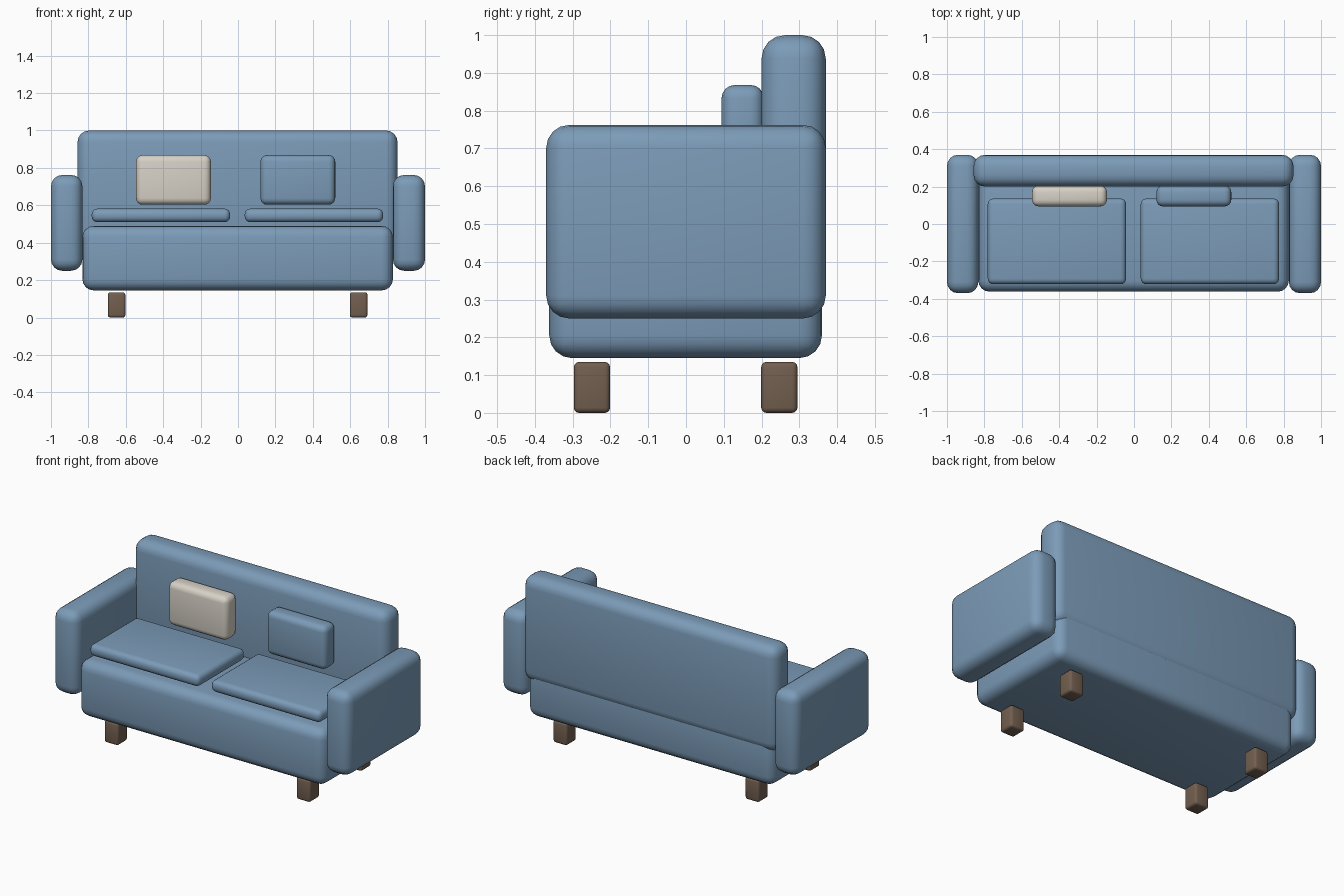
import bpy
import math

if "Cube" in bpy.data.objects:
    bpy.data.objects.remove(bpy.data.objects["Cube"])


def material(name, rgb):
    m = bpy.data.materials.new(name)
    m.diffuse_color = (*rgb, 1.0)
    m.use_nodes = True
    m.node_tree.nodes["Principled BSDF"].inputs["Base Color"].default_value = m.diffuse_color
    return m


BLUE = material("blue_fabric", (0.20, 0.33, 0.48))
CREAM = material("cream_fabric", (0.68, 0.64, 0.57))
WOOD = material("brown_wood", (0.17, 0.115, 0.08))


def rounded_box(name, x, y, z, radius, mat, segments=4):
    """Box given by (min, max) ranges, with rounded edges."""
    ranges = (x, y, z)
    bpy.ops.mesh.primitive_cube_add(size=1, location=[(a + b) / 2 for a, b in ranges])
    ob = bpy.context.object
    ob.name = name
    ob.scale = [b - a for a, b in ranges]
    bpy.ops.object.transform_apply(location=False, rotation=False, scale=True)
    ob.data.materials.append(mat)
    bevel = ob.modifiers.new("round_edges", 'BEVEL')
    bevel.width = radius
    bevel.segments = segments
    bevel.limit_method = 'NONE'
    bpy.ops.object.modifier_apply(modifier=bevel.name)
    bpy.ops.object.shade_smooth_by_angle(angle=math.radians(40))
    return ob


# Main upholstered body
rounded_box("base", (-0.832, 0.828), (-0.362, 0.36), (0.145, 0.49), 0.06, BLUE)
rounded_box("backrest", (-0.858, 0.853), (0.20, 0.37), (0.36, 1.0), 0.062, BLUE)

# Armrests
rounded_box("left_armrest", (-1.0, -0.832), (-0.37, 0.37), (0.25, 0.762), 0.06, BLUE)
rounded_box("right_armrest", (0.828, 1.0), (-0.37, 0.37), (0.25, 0.762), 0.06, BLUE)

# Seat cushions, hovering just above the base
for side, x in (("left", (-0.782, -0.042)), ("right", (0.036, 0.776))):
    rounded_box(side + "_seat_cushion", x, (-0.322, 0.136), (0.51, 0.582), 0.03, BLUE)

# Throw pillows against the backrest
for side, x, mat in (("left", (-0.545, -0.145), CREAM), ("right", (0.12, 0.52), BLUE)):
    rounded_box(side + "_pillow", x, (0.094, 0.206), (0.603, 0.868), 0.035, mat)

# Four short legs
for side, cx in (("left", -0.649), ("right", 0.645)):
    for end, cy in (("front", -0.249), ("back", 0.247)):
        rounded_box(f"{end}_{side}_leg", (cx - 0.047, cx + 0.047),
                    (cy - 0.048, cy + 0.048), (0.0, 0.135), 0.014, WOOD, 3)
